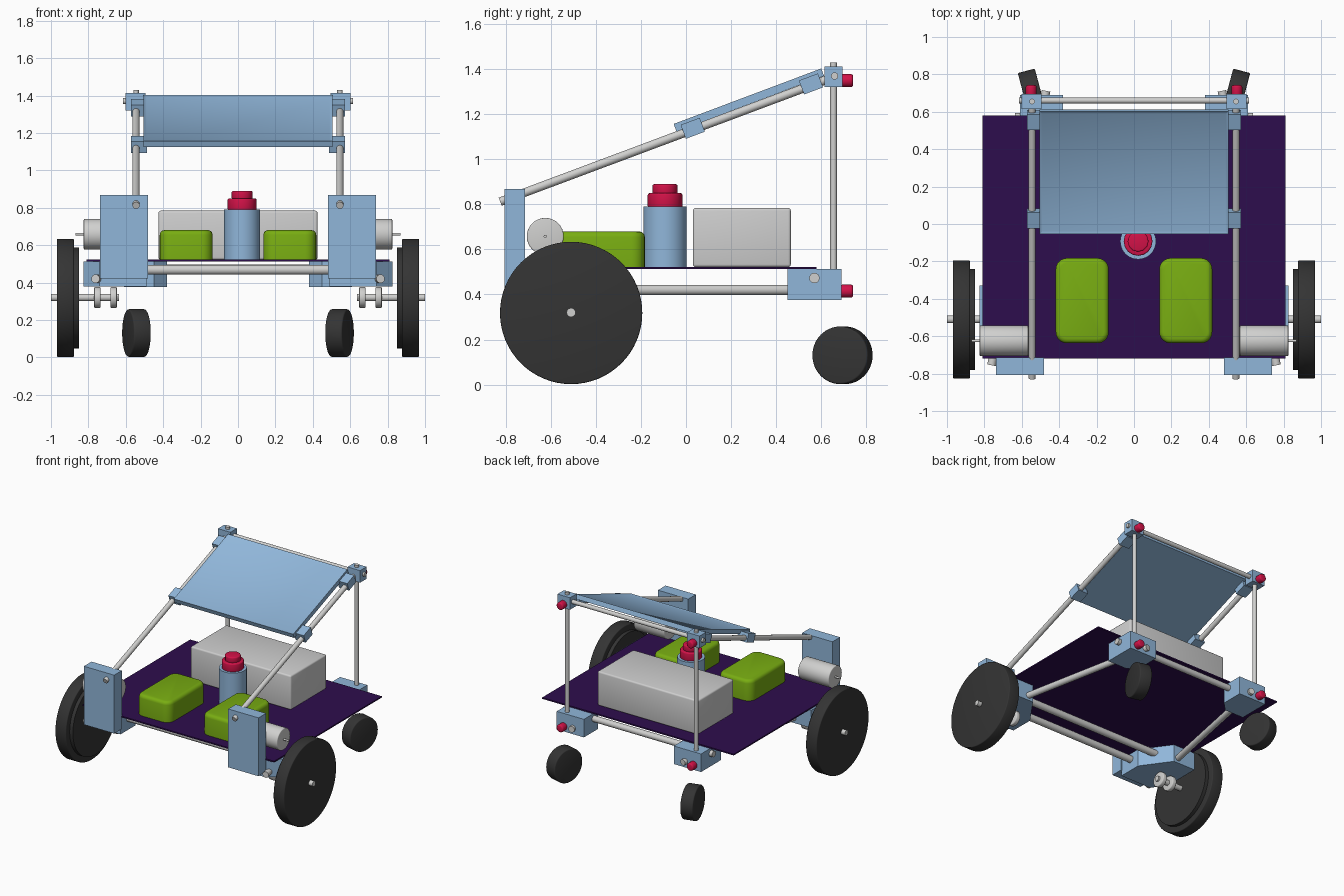
import bpy, bmesh, math
from mathutils import Matrix, Vector

old = bpy.data.objects.get("Cube")
if old:
    bpy.data.objects.remove(old, do_unlink=True)


def material(name, rgb):
    m = bpy.data.materials.new(name)
    m.use_nodes = True
    m.diffuse_color = (*rgb, 1)
    m.node_tree.nodes["Principled BSDF"].inputs["Base Color"].default_value = (*rgb, 1)
    return m


BLUE = material("light blue", (0.28, 0.47, 0.7))
METAL = material("pale metal", (0.63, 0.63, 0.62))
GREY = material("box grey", (0.62, 0.62, 0.62))
GREEN = material("leaf green", (0.19, 0.42, 0.006))
RED = material("crimson", (0.65, 0.006, 0.065))
PURPLE = material("dark purple", (0.027, 0.004, 0.075))
BLACK = material("rubber black", (0.034, 0.034, 0.034))


def finish(name, bm, mat):
    bmesh.ops.recalc_face_normals(bm, faces=bm.faces)
    mesh = bpy.data.meshes.new(name)
    bm.to_mesh(mesh)
    bm.free()
    mesh.materials.append(mat)
    ob = bpy.data.objects.new(name, mesh)
    bpy.context.collection.objects.link(ob)
    bpy.ops.object.select_all(action='DESELECT')
    ob.select_set(True)
    bpy.context.view_layer.objects.active = ob
    bpy.ops.object.shade_smooth_by_angle(angle=math.radians(35))
    return ob


def cube(size):
    bm = bmesh.new()
    bmesh.ops.create_cube(bm, size=1)
    bmesh.ops.scale(bm, vec=size, verts=bm.verts)
    return bm


def box(name, centre, size, mat, tilt=0.0, bevel=0.0):
    bm = cube(size)
    if bevel:
        bmesh.ops.bevel(bm, geom=bm.edges[:], offset=bevel, segments=3,
                        profile=0.5, affect='EDGES')
    bm.transform(Matrix.Translation(centre) @ Matrix.Rotation(tilt, 4, 'X'))
    return finish(name, bm, mat)


def rod(name, a, b, r, mat=METAL, sides=24, bevel=0.0):
    a, b = Vector(a), Vector(b)
    bm = bmesh.new()
    bmesh.ops.create_cone(bm, cap_ends=True, segments=sides, radius1=r,
                          radius2=r, depth=(b - a).length)
    if bevel:
        rims = [e for e in bm.edges if abs(e.verts[0].co.z - e.verts[1].co.z) < 1e-5]
        bmesh.ops.bevel(bm, geom=rims, offset=bevel, segments=3,
                        profile=0.5, affect='EDGES')
    turn = (b - a).to_track_quat('Z', 'Y').to_matrix().to_4x4()
    bm.transform(Matrix.Translation((a + b) / 2) @ turn)
    return finish(name, bm, mat)


def prism(name, outline, z0, z1, mat):
    bm = bmesh.new()
    base = bm.faces.new([bm.verts.new((x, y, z0)) for x, y in outline])
    top = bmesh.ops.extrude_face_region(bm, geom=[base])["geom"]
    bmesh.ops.translate(bm, vec=(0, 0, z1 - z0),
                        verts=[v for v in top if isinstance(v, bmesh.types.BMVert)])
    return finish(name, bm, mat)


def tub(name, centre, size):
    # rounded upright corners, then a softened lid edge
    bm = cube(size)
    upright = [e for e in bm.edges if abs(e.verts[0].co.z - e.verts[1].co.z) > 0.01]
    bmesh.ops.bevel(bm, geom=upright, offset=0.06, segments=6,
                    profile=0.5, affect='EDGES')
    lid = [e for e in bm.edges if all(v.co.z > size[2] / 2 - 1e-4 for v in e.verts)]
    bmesh.ops.bevel(bm, geom=lid, offset=0.025, segments=3,
                    profile=0.5, affect='EDGES')
    bm.transform(Matrix.Translation(centre))
    return finish(name, bm, GREEN)


# Deck and cargo
box("deck", (0, -0.07, 0.518), (1.62, 1.3, 0.01), PURPLE)
box("cargo_box", (0, 0.248, 0.653), (0.85, 0.435, 0.262), GREY, bevel=0.012)
rod("canister", (0.022, -0.093, 0.522), (0.022, -0.093, 0.79), 0.096, BLUE, 40)
rod("canister_collar", (0.022, -0.093, 0.785), (0.022, -0.093, 0.85), 0.077, RED, 16, 0.008)
rod("canister_cap", (0.022, -0.093, 0.845), (0.022, -0.093, 0.89), 0.056, RED, 12, 0.008)

# Sloping panel with a shallow recessed face
SLOPE = math.radians(20.6)
bm = cube((1.01, 0.7, 0.035))
bm.faces.ensure_lookup_table()
face = max(bm.faces, key=lambda f: f.calc_center_median().z)
bmesh.ops.inset_region(bm, faces=[face], thickness=0.022)
bmesh.ops.translate(bm, vec=(0, 0, -0.008), verts=face.verts)
bm.transform(Matrix.Translation((0, 0.279, 1.264)) @ Matrix.Rotation(SLOPE, 4, 'X'))
finish("panel", bm, BLUE)

# Cross rods
for name, y, z, half, r in (("front_cross_rod", -0.62, 0.468, 0.6, 0.026),
                            ("middle_cross_rod", -0.45, 0.468, 0.7, 0.026),
                            ("rear_cross_rod", 0.57, 0.473, 0.635, 0.023),
                            ("top_cross_rod", 0.66, 1.37, 0.615, 0.016)):
    rod(name, (-half, y, z), (half, y, z), r)

REAR = [(0.38, 0.69), (0.61, 0.69), (0.61, 0.45), (0.45, 0.45), (0.38, 0.52)]
FRONT = [(0.49, -0.72), (0.74, -0.72), (0.825, -0.64), (0.825, -0.33),
         (0.64, -0.33), (0.49, -0.54)]

for s, side in ((1, "left_"), (-1, "right_")):
    def at(x, y, z):
        return (s * x, y, z)

    # Green tub and motor
    tub(side + "tub", at(0.277, -0.41, 0.601), (0.283, 0.455, 0.158))
    rod(side + "motor", at(0.565, -0.625, 0.658), at(0.825, -0.625, 0.658),
        0.082, METAL, 32, 0.006)
    rod(side + "motor_shaft", at(0.82, -0.625, 0.658), at(0.87, -0.625, 0.658), 0.007)

    # Corner brackets, column and the splayed side rod
    prism(side + "rear_bracket", [(s * x, y) for x, y in REAR], 0.375, 0.513, BLUE)
    prism(side + "front_bracket", [(s * x, y) for x, y in FRONT], 0.38, 0.513, BLUE)
    box(side + "column", at(0.61, -0.761, 0.645), (0.256, 0.092, 0.446), BLUE)
    rod(side + "side_rod", at(0.762, -0.755, 0.42), at(0.47, 0.712, 0.42), 0.023)

    # Drive wheel with a stepped inner face
    rod(side + "wheel", at(0.877, -0.51, 0.318), at(0.968, -0.51, 0.318),
        0.316, BLACK, 64, 0.006)
    rod(side + "wheel_hub", at(0.85, -0.51, 0.318), at(0.88, -0.51, 0.318),
        0.27, BLACK, 64)
    rod(side + "axle", at(0.635, -0.51, 0.32), at(1.0, -0.51, 0.32), 0.02)
    for i, x in enumerate((0.665, 0.752)):
        rod(side + f"axle_bearing_{i + 1}", at(x - 0.017, -0.51, 0.32),
            at(x + 0.017, -0.51, 0.32), 0.056, METAL, 24, 0.006)

    # Rear caster, toed outward
    mid = Vector(at(0.543, 0.695, 0.13))
    half = Vector((s * math.cos(0.26), -math.sin(0.26), 0)) * 0.047
    rod(side + "caster", mid - half, mid + half, 0.128, BLACK, 48, 0.008)

    # Upright post, its top joint and red end caps
    rod(side + "post", at(0.545, 0.655, 0.5), at(0.545, 0.655, 1.43), 0.015)
    box(side + "top_joint", at(0.548, 0.655, 1.367), (0.106, 0.078, 0.092), BLUE)
    for level, z in (("upper", 1.35), ("lower", 0.415)):
        rod(side + level + "_red_cap", at(0.55, 0.685, z), at(0.55, 0.742, z),
            0.029, RED, 20, 0.01)

    # Sloping rod and the clamps holding the panel
    rod(side + "sloping_rod", at(0.545, -0.825, 0.812), at(0.545, 0.63, 1.356), 0.019)
    for end, y, z in (("lower", 0.03, 1.138), ("upper", 0.555, 1.335)):
        box(side + end + "_clamp", at(0.53, y, z), (0.085, 0.09, 0.066), BLUE, SLOPE)
